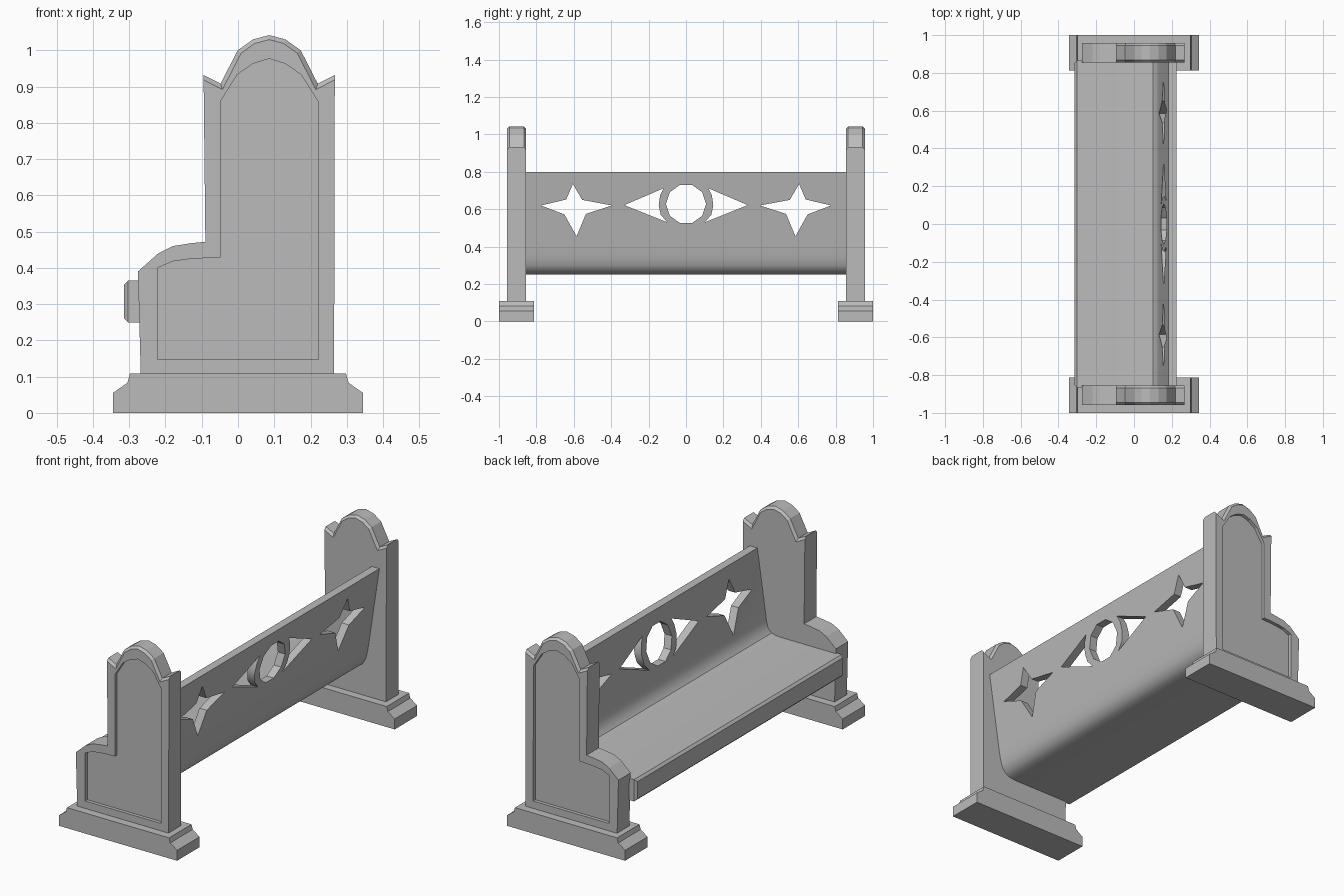
import bpy
import bmesh
import math

cube = bpy.data.objects.get("Cube")
if cube:
    bpy.data.objects.remove(cube, do_unlink=True)

stone = bpy.data.materials.new("grey stone")
stone.use_nodes = True
GREY = (0.5, 0.5, 0.5, 1.0)
stone.diffuse_color = GREY
stone.node_tree.nodes["Principled BSDF"].inputs["Base Color"].default_value = GREY


def prism(name, profile, axis, start, end, bevel_rule=None, bevel=0.012):
    """Extrude a flat profile along x (profile is y, z) or y (profile is x, z)."""
    def place(a, z, depth):
        return (depth, a, z) if axis == "x" else (a, depth, z)

    bm = bmesh.new()
    low = [bm.verts.new(place(a, z, start)) for a, z in profile]
    high = [bm.verts.new(place(a, z, end)) for a, z in profile]
    bm.faces.new(low)
    bm.faces.new(high)
    for i in range(len(low)):
        j = (i + 1) % len(low)
        bm.faces.new((low[i], low[j], high[j], high[i]))
    bmesh.ops.recalc_face_normals(bm, faces=bm.faces)
    if bevel_rule:
        edges = [e for e in bm.edges if bevel_rule(*[v.co for v in e.verts])]
        bmesh.ops.bevel(bm, geom=edges, offset=bevel, segments=1, affect="EDGES")
    mesh = bpy.data.meshes.new(name)
    bm.to_mesh(mesh)
    bm.free()
    mesh.materials.append(stone)
    obj = bpy.data.objects.new(name, mesh)
    bpy.context.collection.objects.link(obj)
    return obj


def activate(obj):
    bpy.ops.object.select_all(action="DESELECT")
    obj.select_set(True)
    bpy.context.view_layer.objects.active = obj


def cut(obj, cutter):
    cutter.hide_render = True
    mod = obj.modifiers.new("cut", "BOOLEAN")
    mod.operation = "DIFFERENCE"
    mod.solver = "EXACT"
    mod.object = cutter
    activate(obj)
    bpy.ops.object.modifier_apply(modifier=mod.name)
    bpy.data.objects.remove(cutter, do_unlink=True)


# Seat and leaning backrest in one bent profile
seat_profile = [
    (-0.315, 0.25), (0.06, 0.25), (0.1, 0.256), (0.128, 0.273), (0.145, 0.3),
    (0.156, 0.34), (0.165, 0.39), (0.226, 0.8), (0.182, 0.8), (0.129, 0.43),
    (0.12, 0.395), (0.1, 0.373), (0.06, 0.365), (-0.315, 0.365)]
bench = prism("seat_and_backrest", seat_profile, "y", -0.865, 0.865,
              lambda a, b: a.x < -0.3 and b.x < -0.3)

# Pierced backrest: round hole, eye corners and four-pointed stars
ring = [(0.107 * math.cos(math.tau * i / 10), 0.628 + 0.107 * math.sin(math.tau * i / 10))
        for i in range(10)]
eye_corner = [(0.33, 0.622), (0.12, 0.712), (0.138, 0.675), (0.146, 0.62),
              (0.135, 0.57), (0.1, 0.53)]
star = [(0.605, 0.735), (0.555, 0.65), (0.395, 0.62), (0.535, 0.575),
        (0.585, 0.455), (0.65, 0.572), (0.775, 0.62), (0.64, 0.652)]
cut(bench, prism("round_cutter", ring, "x", 0.05, 0.4))
for side in (1, -1):
    for shape in (eye_corner, star):
        cut(bench, prism("side_cutter", [(side * y, z) for y, z in shape], "x", 0.05, 0.4))
activate(bench)
bpy.ops.object.shade_smooth_by_angle(angle=math.radians(30))

# End panels: low armrest in front, arched top behind, sunken outer field
CENTRE = 0.086


def arch(half):
    """Mirror half an arch, given as offset and height, about its centre line."""
    left = [(CENTRE - d, z) for d, z in half]
    right = [(CENTRE + d, z) for d, z in reversed(half) if d > 0]
    return left + right


end_profile = [(-0.268, 0.1), (-0.276, 0.39), (-0.22, 0.44), (-0.18, 0.46),
               (-0.13, 0.468), (-0.09, 0.472)]
end_profile += arch([(0.181, 0.932), (0.134, 0.908), (0.087, 1.0),
                     (0.045, 1.03), (0, 1.042)])
end_profile += [(0.265, 0.1)]
field_profile = [(-0.222, 0.147), (-0.222, 0.4), (-0.18, 0.418), (-0.13, 0.425),
                 (-0.048, 0.429)]
field_profile += arch([(0.134, 0.86), (0.088, 0.933), (0.045, 0.963), (0, 0.977)])
field_profile += [(0.222, 0.147)]

# Stepped plinth under each end
half_base = [(0.345, 0), (0.345, 0.055), (0.305, 0.083), (0.298, 0.108)]
base_profile = half_base + [(-x, z) for x, z in reversed(half_base)]

for side, label in ((1, "back"), (-1, "front")):
    end = prism(label + "_end_panel", end_profile, "y", side * 0.855, side * 0.957,
                lambda a, b: min(a.z, b.z) > 0.9 and abs(a.y - b.y) < 0.01)
    cut(end, prism("field_cutter", field_profile, "y", side * 0.939, side * 1.1))
    prism(label + "_base", base_profile, "y", side * 0.813, side * 1.0)
